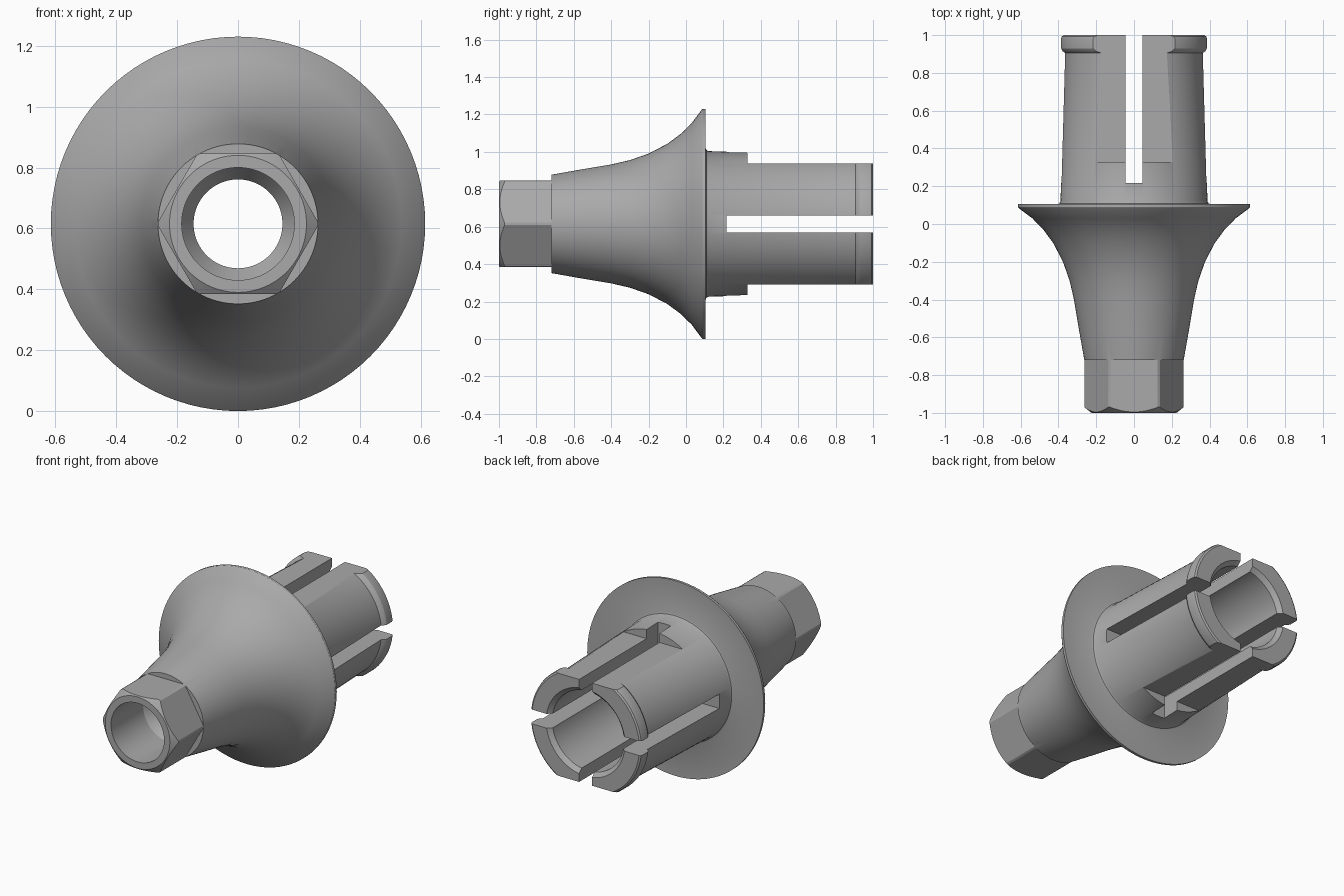
import bpy, bmesh, math
from mathutils import Matrix, Vector

if "Cube" in bpy.data.objects:
    bpy.data.objects.remove(bpy.data.objects["Cube"])

CZ = 0.615      # height of the turning axis, which runs along y
SEG = 96

metal = bpy.data.materials.new("grey metal")
metal.diffuse_color = (0.40, 0.40, 0.40, 1)
metal.use_nodes = True
metal.node_tree.nodes["Principled BSDF"].inputs["Base Color"].default_value = metal.diffuse_color


def finish(bm, name):
    bmesh.ops.recalc_face_normals(bm, faces=bm.faces)
    me = bpy.data.meshes.new(name)
    bm.to_mesh(me)
    bm.free()
    ob = bpy.data.objects.new(name, me)
    bpy.context.collection.objects.link(ob)
    me.materials.append(metal)
    return ob


def lathe(name, profile):
    """Turn a closed (y, radius) profile around the axis."""
    bm = bmesh.new()
    rings = []
    for i in range(SEG):
        a = 2 * math.pi * i / SEG
        rings.append([bm.verts.new((r * math.cos(a), y, CZ + r * math.sin(a)))
                      for y, r in profile])
    n = len(profile)
    for i in range(SEG):
        p, q = rings[i], rings[(i + 1) % SEG]
        for j in range(n):
            k = (j + 1) % n
            bm.faces.new((p[j], p[k], q[k], q[j]))
    return finish(bm, name)


def cut_box(target, lo, hi, angle=0.0):
    """Cut away a box given relative to the axis, turned about the axis."""
    lo, hi = Vector(lo), Vector(hi)
    bm = bmesh.new()
    bmesh.ops.create_cube(bm, size=1)
    m = (Matrix.Translation((0, 0, CZ)) @ Matrix.Rotation(angle, 4, 'Y')
         @ Matrix.Translation((lo + hi) / 2) @ Matrix.Diagonal((*(hi - lo), 1)))
    bmesh.ops.transform(bm, matrix=m, verts=bm.verts)
    cutter = finish(bm, "cutter")
    cutter.hide_render = True
    mod = target.modifiers.new("cut", 'BOOLEAN')
    mod.operation, mod.solver, mod.object = 'DIFFERENCE', 'EXACT', cutter
    bpy.context.view_layer.objects.active = target
    bpy.ops.object.modifier_apply(modifier=mod.name)
    bpy.data.objects.remove(cutter)


# turned body: hex end, flared cone, flange, post with lip, then the bore
outer = [(-1.0, 0.225), (-0.97, 0.263), (-0.72, 0.263), (-0.55, 0.293),
         (-0.40, 0.318), (-0.30, 0.341), (-0.20, 0.376), (-0.10, 0.428),
         (-0.03, 0.480), (0.03, 0.538), (0.085, 0.612), (0.09, 0.615),
         (0.105, 0.615), (0.105, 0.405), (0.109, 0.395), (0.12, 0.389),
         (0.905, 0.367), (0.915, 0.381), (0.93, 0.389), (0.98, 0.389),
         (0.993, 0.385), (1.0, 0.375)]
bore = [(1.0, 0.275), (0.975, 0.25), (-0.30, 0.25), (-0.36, 0.146),
        (-0.62, 0.146), (-0.68, 0.185)]
bore.append((-1.0, 0.185))
body = lathe("flared_sleeve", outer + bore)

# six flats of the hex end
for i in range(6):
    cut_box(body, (-0.4, -1.1, 0.231), (0.4, -0.72, 0.5), i * math.pi / 3)

# flats on the top and bottom of the post
for i in range(2):
    cut_box(body, (-0.5, 0.328, 0.323), (0.5, 1.1, 0.6), i * math.pi)

# crossed slots that split the post into four fingers
for i in range(2):
    cut_box(body, (-0.045, 0.216, -0.6), (0.045, 1.1, 0.6), i * math.pi / 2)

# smooth shading with crisp edges
bpy.ops.object.select_all(action='DESELECT')
body.select_set(True)
bpy.context.view_layer.objects.active = body
bpy.ops.object.shade_smooth_by_angle(angle=math.radians(28))
